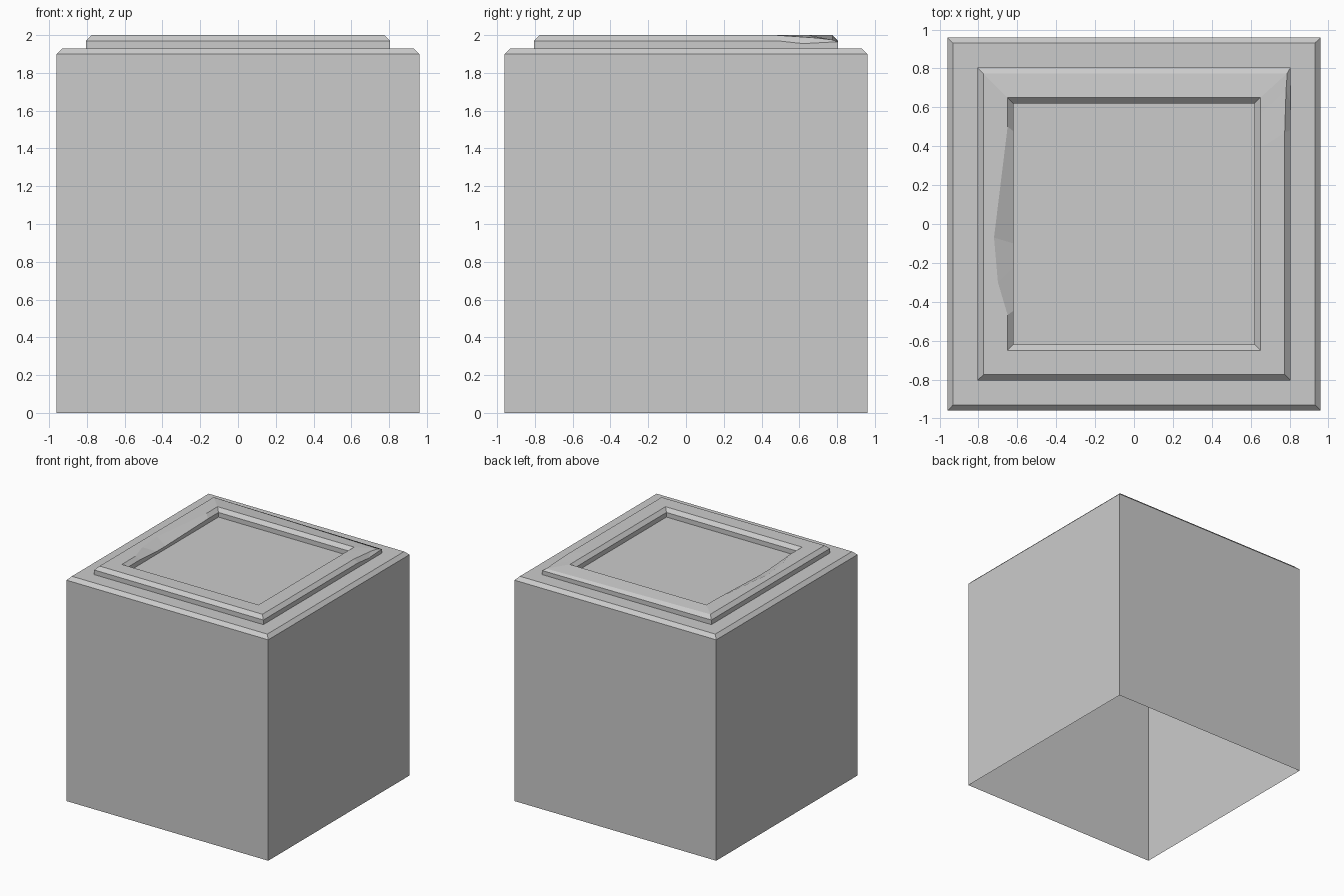
import bpy, bmesh

if "Cube" in bpy.data.objects:
    bpy.data.objects.remove(bpy.data.objects["Cube"])

# Square cross-section, from open bottom edge up over the rim to the recessed floor: (half width, z)
PROFILE = [(0.96, 0), (0.96, 1.90), (0.93, 1.93), (0.805, 1.93), (0.805, 1.97),
           (0.775, 2.0), (0.65, 2.0), (0.62, 1.97), (0.62, 1.93)]

# Points round each square loop, as fractions of the half width
LOOP = [(-1, -1), (1, -1), (1, 0.6), (1, 0.87), (1, 1), (-1, 1),
        (-1, 0.77), (-1, -0.11), (-1, -0.46), (-1, -0.72)]

# Chips in the rim: (profile index, loop index) -> moved position
CHIPS = {
    # back right outer corner
    (4, 3): (0.805, 0.62, 1.955),
    (4, 4): (0.805, 0.805, 1.965),
    (5, 2): (0.775, 0.47, 2.0),
    (5, 3): (0.782, 0.69, 1.985),
    (5, 4): (0.788, 0.775, 1.975),
    # left inner edge
    (6, 7): (-0.72, -0.07, 2.0),
    (6, 8): (-0.70, -0.30, 2.0),
    (7, 7): (-0.62, -0.10, 1.955),
    (7, 8): (-0.62, -0.22, 1.955),
}

bm = bmesh.new()
rings = []
for i, (h, z) in enumerate(PROFILE):
    rings.append([bm.verts.new(CHIPS.get((i, j), (x * h, y * h, z)))
                  for j, (x, y) in enumerate(LOOP)])

# Walls, ledges and chamfers
n = len(LOOP)
for a, b in zip(rings, rings[1:]):
    for j in range(n):
        k = (j + 1) % n
        bm.faces.new((a[j], a[k], b[k], b[j]))

# Recessed floor of the top; the underside stays open
bm.faces.new(rings[-1])

mesh = bpy.data.meshes.new("stone_block")
bm.to_mesh(mesh)
bm.free()
block = bpy.data.objects.new("stone_block", mesh)
bpy.context.collection.objects.link(block)
